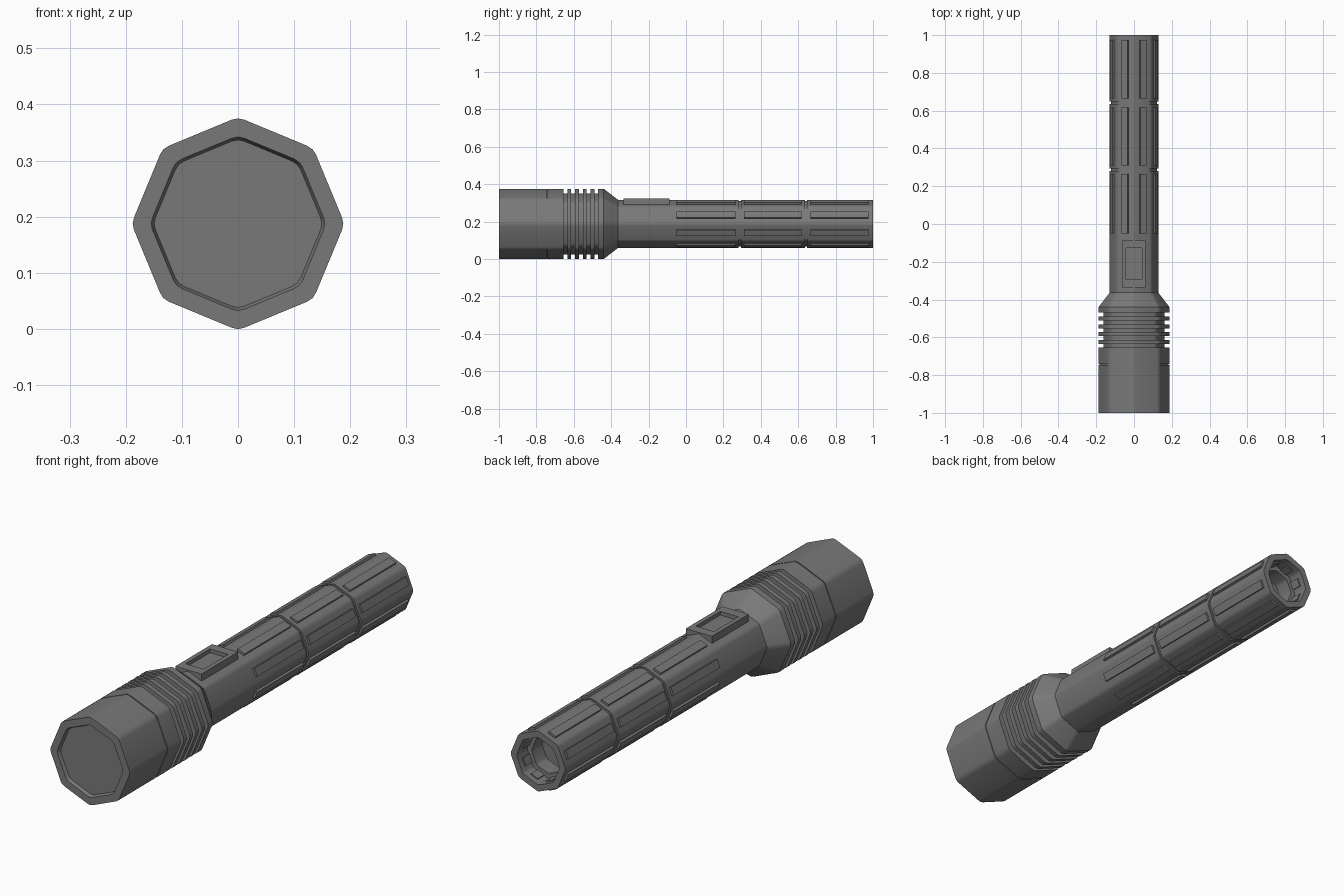
import bpy, bmesh
from math import sin, cos, pi, radians
from mathutils import Matrix, Vector

cube = bpy.data.objects.get("Cube")
if cube:
    bpy.data.objects.remove(cube, do_unlink=True)

AXIS_Z = 0.1875

grey = bpy.data.materials.new("dark_grey_metal")
grey.use_nodes = True
COLOUR = (0.19, 0.19, 0.19, 1)
grey.diffuse_color = COLOUR
grey.node_tree.nodes["Principled BSDF"].inputs["Base Color"].default_value = COLOUR


def finish(name, bm, smooth=False):
    bmesh.ops.recalc_face_normals(bm, faces=bm.faces)
    mesh = bpy.data.meshes.new(name)
    bm.to_mesh(mesh)
    bm.free()
    mesh.materials.append(grey)
    obj = bpy.data.objects.new(name, mesh)
    bpy.context.collection.objects.link(obj)
    if smooth:
        bpy.ops.object.select_all(action='DESELECT')
        obj.select_set(True)
        bpy.context.view_layer.objects.active = obj
        bpy.ops.object.shade_smooth_by_angle(angle=radians(30))
    return obj


def octagon(radius, soft):
    """Octagon with a point at the top and softened corners."""
    corners = [Vector((sin(k * pi / 4), cos(k * pi / 4))) * radius for k in range(8)]
    points = []
    for k, c in enumerate(corners):
        before = c + (corners[k - 1] - c).normalized() * soft
        after = c + (corners[(k + 1) % 8] - c).normalized() * soft
        points += [before, (before + after) / 4 + c / 2, after]
    return points


def loft(name, profile, soft):
    """Sweep the octagon along y through (y, radius) stations."""
    bm = bmesh.new()
    rings = [[bm.verts.new((p.x, y, AXIS_Z + p.y)) for p in octagon(r, soft)]
             for y, r in profile]
    for a, b in zip(rings, rings[1:]):
        for i in range(len(a)):
            j = (i + 1) % len(a)
            bm.faces.new((a[i], a[j], b[j], b[i]))
    bm.faces.new(rings[0])
    bm.faces.new(rings[-1])
    return finish(name, bm, True)


def add_box(bm, low, high, turn=None):
    low, high = Vector(low), Vector(high)
    matrix = Matrix.Translation((low + high) / 2) @ Matrix.Diagonal((*(high - low), 1))
    bmesh.ops.create_cube(bm, size=1, matrix=turn @ matrix if turn else matrix)


# Head: rim, front seam, cooling fins and tapered neck
HEAD = 0.19
head = [(-0.975, 0.148), (-1, 0.157), (-1, HEAD),
        (-0.747, HEAD), (-0.747, 0.186), (-0.742, 0.186), (-0.742, HEAD)]
pitch = 0.0206
for k in range(5):
    start = -0.655 + 2 * k * pitch
    head += [(start, HEAD), (start, 0.165), (start + pitch, 0.165), (start + pitch, HEAD)]
head += [(-0.44, HEAD), (-0.362, 0.130)]
loft("head", head, 0.012)

# Lens behind the rim
loft("lens", [(-0.985, 0.152), (-0.975, 0.152)], 0.002)

# Handle tube with two seams and a stepped socket in the tail
BODY = 0.1305
body = [(-0.37, BODY)]
for seam in (0.287, 0.642):
    body += [(seam - 0.006, BODY), (seam - 0.006, 0.123),
             (seam + 0.006, 0.123), (seam + 0.006, BODY)]
body += [(1, BODY), (1, 0.102), (0.93, 0.102), (0.93, 0.08), (0.86, 0.08)]
loft("handle_tube", body, 0.009)

# Grip ribs, one on each flat of every handle section
bm = bmesh.new()
for start, end in ((-0.05, 0.265), (0.31, 0.618), (0.665, 0.975)):
    for k in range(8):
        turn = (Matrix.Translation((0, 0, AXIS_Z))
                @ Matrix.Rotation((k + 0.5) * pi / 4, 4, 'Y'))
        add_box(bm, (-0.0175, start, 0.089), (0.0175, end, 0.130), turn)
finish("grip_ribs", bm)

# Switch housing with a recessed window
bm = bmesh.new()
add_box(bm, (-0.062, -0.335, 0.28), (0.062, -0.087, 0.323))
housing = finish("switch_housing", bm)
bm = bmesh.new()
add_box(bm, (-0.043, -0.293, 0.307), (0.043, -0.128, 0.35))
cutter = finish("switch_recess_cutter", bm)
cutter.hide_render = True
for obj in (housing, bpy.data.objects["handle_tube"]):
    cut = obj.modifiers.new("recess", 'BOOLEAN')
    cut.operation = 'DIFFERENCE'
    cut.solver = 'EXACT'
    cut.object = cutter
    bpy.context.view_layer.objects.active = obj
    bpy.ops.object.modifier_apply(modifier=cut.name)
bpy.data.objects.remove(cutter, do_unlink=True)
